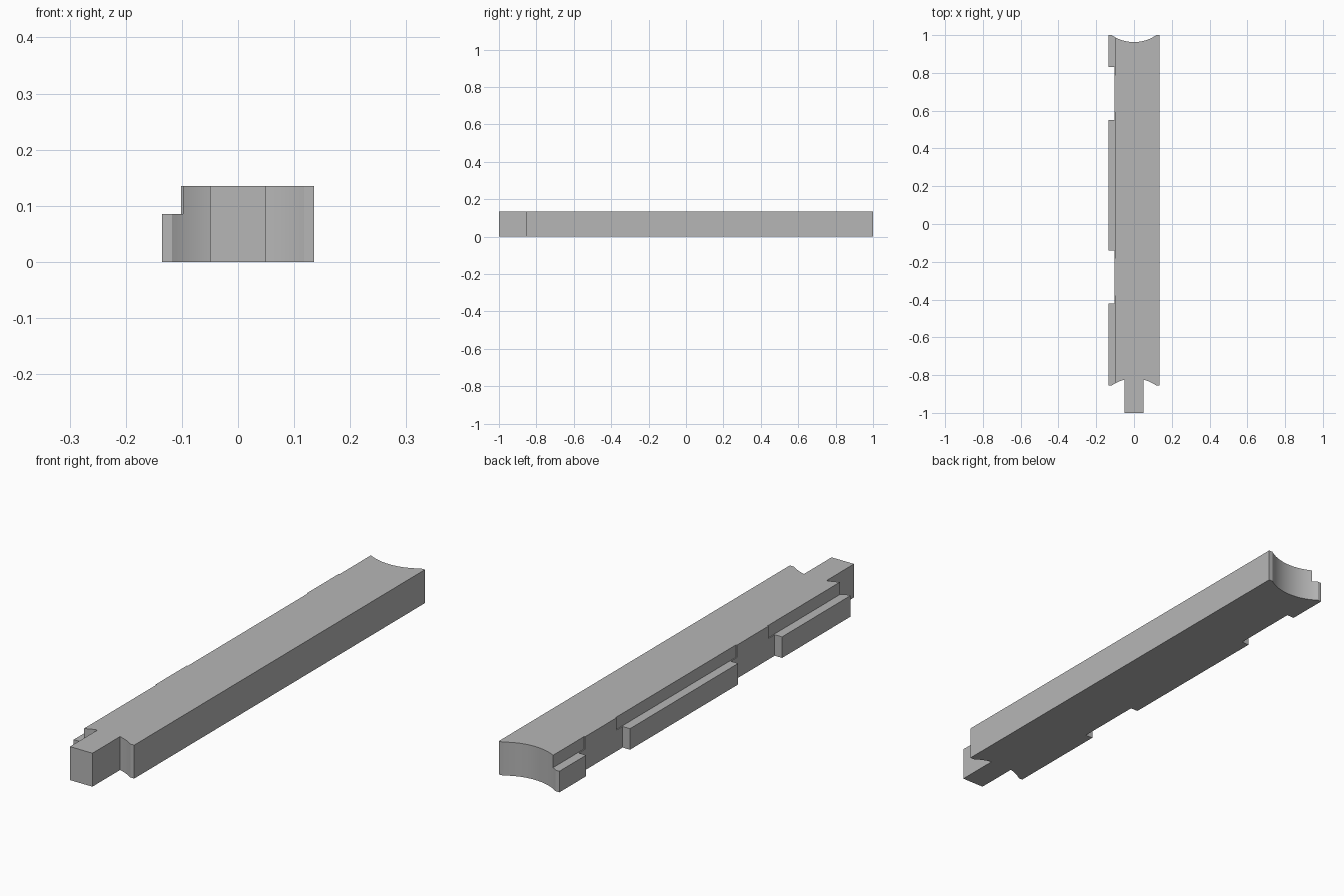
import bpy, bmesh, math

cube = bpy.data.objects.get("Cube")
if cube:
    bpy.data.objects.remove(cube, do_unlink=True)

HALF, HEIGHT, LEDGE_Z = 0.135, 0.135, 0.085
BACK, SHOULDER, FRONT = 1.0, -0.855, -1.0
ARC_HALF, ARC_DEPTH, TONGUE = 0.118, 0.037, 0.05
RADIUS = (ARC_HALF**2 + ARC_DEPTH**2) / (2 * ARC_DEPTH)

grey = bpy.data.materials.new("plain grey")
grey.use_nodes = True
colour = (0.47, 0.47, 0.47, 1)
grey.diffuse_color = colour
grey.node_tree.nodes["Principled BSDF"].inputs["Base Color"].default_value = colour


def prism(name, outline, z0, z1):
    """Extrude a plan outline upward."""
    bm = bmesh.new()
    base = bm.faces.new([bm.verts.new((x, y, z0)) for x, y in outline])
    top = bmesh.ops.extrude_face_region(bm, geom=[base])
    verts = [v for v in top["geom"] if isinstance(v, bmesh.types.BMVert)]
    bmesh.ops.translate(bm, verts=verts, vec=(0, 0, z1 - z0))
    bmesh.ops.recalc_face_normals(bm, faces=bm.faces)
    mesh = bpy.data.meshes.new(name)
    bm.to_mesh(mesh)
    bm.free()
    mesh.materials.append(grey)
    obj = bpy.data.objects.new(name, mesh)
    bpy.context.collection.objects.link(obj)
    return obj


def arc(x0, x1, steps):
    """Points across a hollow end, as (x, depth)."""
    xs = [x0 + (x1 - x0) * i / steps for i in range(steps + 1)]
    return [(x, math.sqrt(RADIUS**2 - x * x) - RADIUS + ARC_DEPTH) for x in xs]


# Plan of the bar: tongue and hollow shoulders in front, hollow end behind
outline = [(-HALF, SHOULDER)]
outline += [(x, SHOULDER + d) for x, d in arc(-ARC_HALF, -TONGUE, 8)]
outline += [(-TONGUE, FRONT), (TONGUE, FRONT)]
outline += [(x, SHOULDER + d) for x, d in arc(TONGUE, ARC_HALF, 8)]
outline += [(HALF, SHOULDER), (HALF, BACK)]
outline += [(x, BACK - d) for x, d in arc(ARC_HALF, -ARC_HALF, 28)]
outline += [(-HALF, BACK)]
bar = prism("bar", outline, 0, HEIGHT)


def cut(x, y0, y1, z0):
    cutter = prism("cutter", [(-0.2, y0), (x, y0), (x, y1), (-0.2, y1)], z0, 0.2)
    cutter.hide_render = True
    mod = bar.modifiers.new("cut", 'BOOLEAN')
    mod.operation = 'DIFFERENCE'
    mod.solver = 'EXACT'
    mod.object = cutter
    bpy.ops.object.modifier_apply(modifier=mod.name)
    bpy.data.objects.remove(cutter, do_unlink=True)


bpy.ops.object.select_all(action='DESELECT')
bar.select_set(True)
bpy.context.view_layer.objects.active = bar

# Gaps between the side ledges
for y0, y1 in ((0.55, 0.83), (-0.42, -0.14)):
    cut(-0.102, y0, y1, -0.1)

# Slightly deeper rebates above the ledges
for y0, y1 in ((0.79, 1.1), (-0.18, 0.59), (-0.95, -0.38)):
    cut(-0.098, y0, y1, LEDGE_Z)

bpy.ops.object.shade_smooth_by_angle(angle=math.radians(20))
